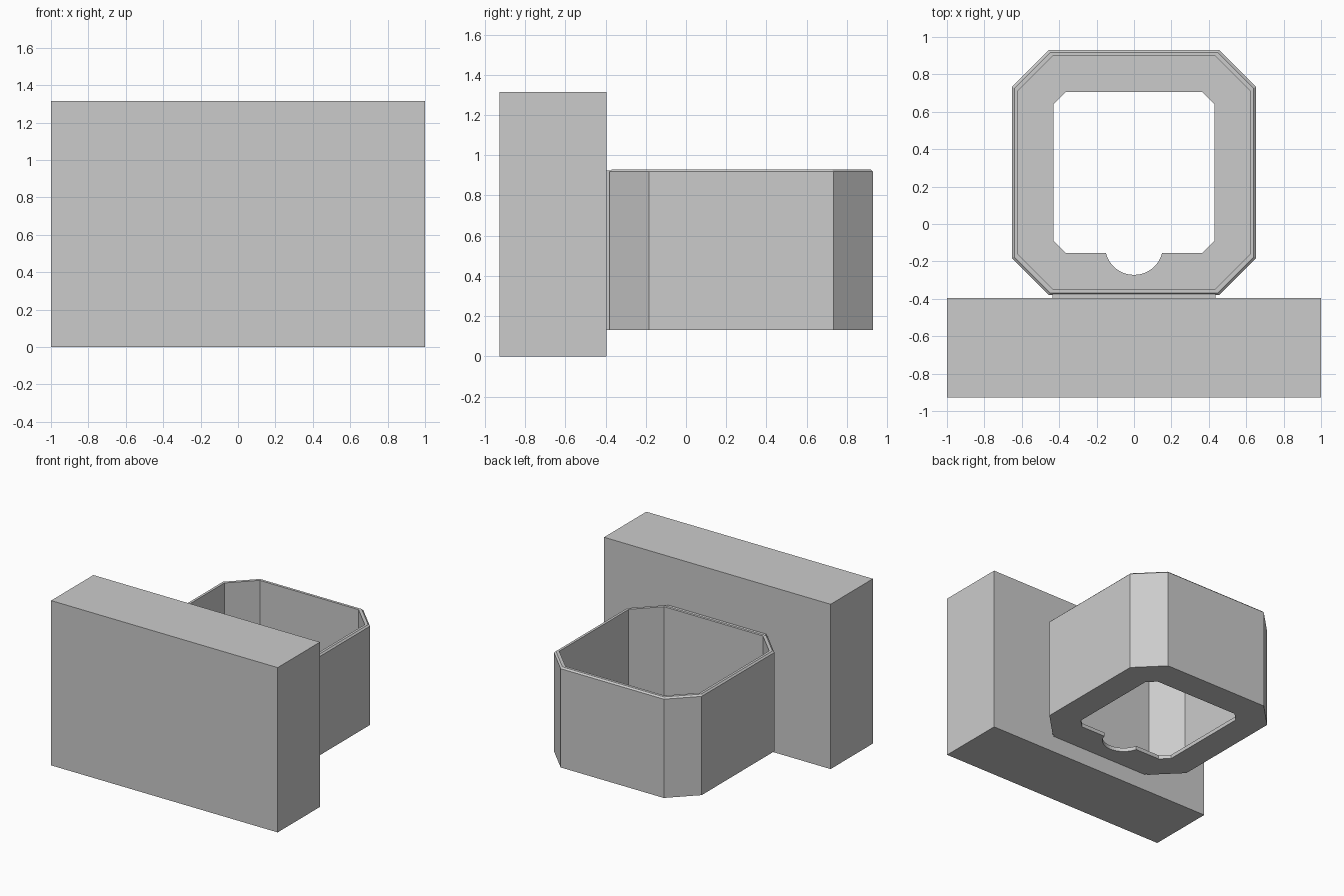
import bpy, bmesh, math

if "Cube" in bpy.data.objects:
    bpy.data.objects.remove(bpy.data.objects["Cube"])

grey = bpy.data.materials.new("plain grey")
grey.diffuse_color = (0.6, 0.6, 0.6, 1)
grey.use_nodes = True
grey.node_tree.nodes["Principled BSDF"].inputs["Base Color"].default_value = grey.diffuse_color

CY = 0.275                    # centre of the cup in y
Z0, Z1 = 0.13, 0.93           # cup bottom and rim


def octagon(hx, hy, cut):
    """Rectangle outline with cut corners, counter-clockwise."""
    pts = []
    for sx, sy in ((1, 1), (-1, 1), (-1, -1), (1, -1)):
        a = (sx * hx, CY + sy * (hy - cut))
        b = (sx * (hx - cut), CY + sy * hy)
        pts += [a, b] if sx * sy > 0 else [b, a]
    return pts


def loft(name, rings):
    """Join equal-sized outlines, given as (points, z), and cap both ends."""
    bm = bmesh.new()
    loops = [[bm.verts.new((x, y, z)) for x, y in pts] for pts, z in rings]
    n = len(loops[0])
    for lo, hi in zip(loops, loops[1:]):
        for i in range(n):
            j = (i + 1) % n
            bm.faces.new((lo[i], lo[j], hi[j], hi[i]))
    bm.faces.new(loops[0][::-1])
    bm.faces.new(loops[-1])
    bmesh.ops.recalc_face_normals(bm, faces=bm.faces)
    mesh = bpy.data.meshes.new(name)
    bm.to_mesh(mesh)
    bm.free()
    mesh.materials.append(grey)
    ob = bpy.data.objects.new(name, mesh)
    bpy.context.collection.objects.link(ob)
    return ob


def box(name, x, y0, y1, z0, z1):
    pts = [(-x, y0), (x, y0), (x, y1), (-x, y1)]
    return loft(name, [(pts, z0), (pts, z1)])


# Mounting block and the thin neck joining it to the cup
box("mounting_block", 1.0, -0.928, -0.395, 0, 1.315)
box("neck", 0.435, -0.396, -0.37, Z0, Z1 - 0.005)

# Cup: outer wall, bevelled rim, inner wall and floor
outer = octagon(0.652, 0.655, 0.197)
rim = octagon(0.64, 0.643, 0.192)
inner = octagon(0.62, 0.622, 0.184)
cup = loft("cup", [(outer, Z0), (outer, Z1 - 0.012), (rim, Z1),
                   (inner, Z1), (inner, Z0 + 0.03)])

# Floor opening with a round notch towards the block
hole = octagon(0.43, 0.43, 0.065)
cy, r = -0.117, 0.155
a0 = math.acos(-0.038 / r)
notch = [(r * math.sin(a), cy + r * math.cos(a))
         for a in (-a0 - (2 * math.pi - 2 * a0) * t / 24 for t in range(25))]
notch = sorted(notch)
i = 1 + max(k for k in range(8) if hole[k][1] < -0.15 and hole[k][0] < 0)
opening = hole[:i] + notch + hole[i:]
cutter = loft("opening_cutter", [(opening, Z0 - 0.05), (opening, Z0 + 0.1)])
cutter.hide_render = True

cut = cup.modifiers.new("opening", 'BOOLEAN')
cut.operation = 'DIFFERENCE'
cut.solver = 'EXACT'
cut.object = cutter
bpy.context.view_layer.objects.active = cup
bpy.ops.object.modifier_apply(modifier=cut.name)
bpy.data.objects.remove(cutter)
